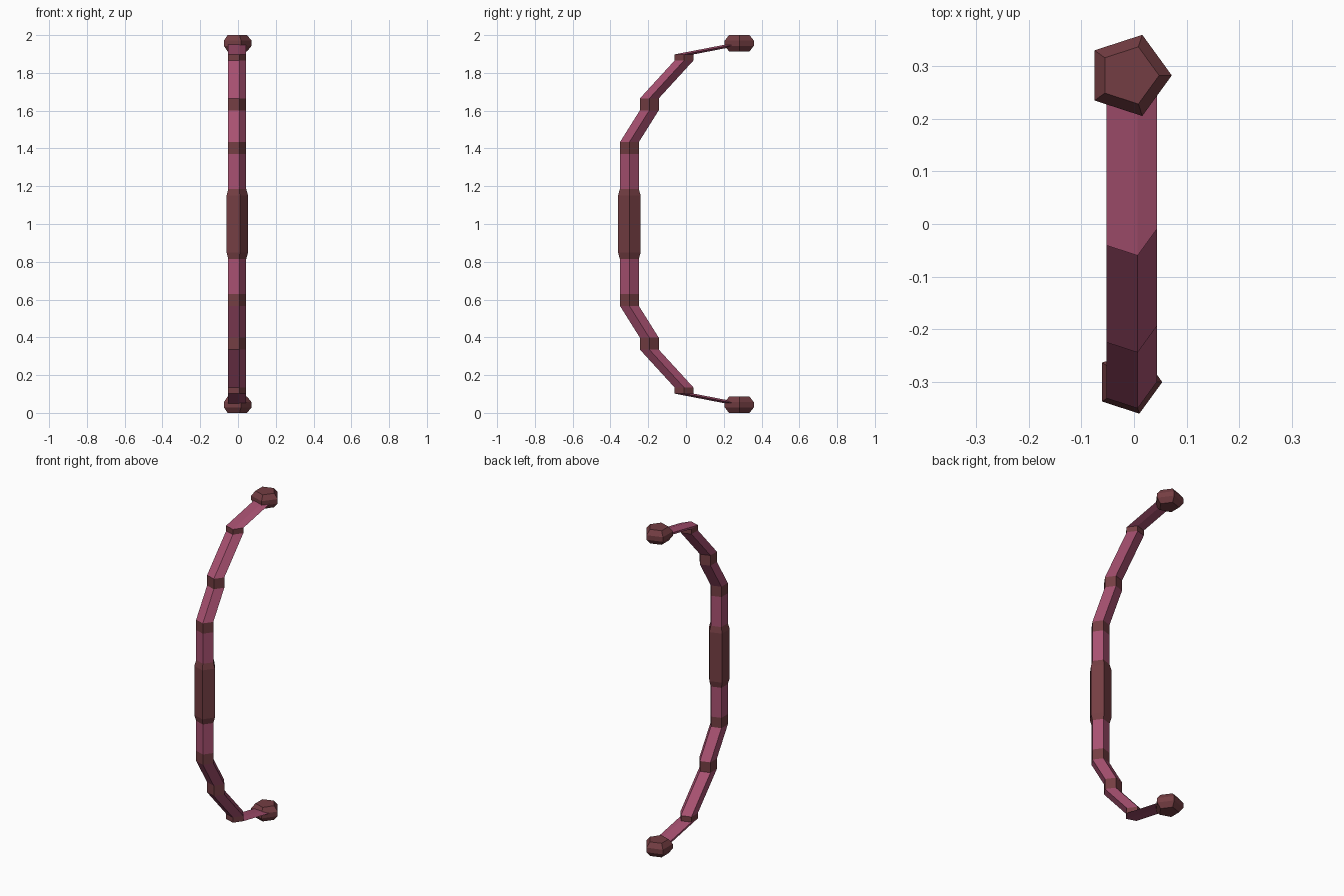
import bpy, bmesh, math

if "Cube" in bpy.data.objects:
    bpy.data.objects.remove(bpy.data.objects["Cube"])


def material(name, rgb):
    m = bpy.data.materials.new(name)
    m.diffuse_color = (*rgb, 1)
    m.use_nodes = True
    m.node_tree.nodes["Principled BSDF"].inputs["Base Color"].default_value = m.diffuse_color
    return m


PINK = material("rose limb", (0.39, 0.082, 0.165))
BROWN = material("dark red brown", (0.175, 0.048, 0.056))
CX = -0.0093      # pentagon centre, so the outline is centred on x = 0
R = 0.0525        # limb radius


def sweep(name, rings, bands, flip=False):
    """Join horizontal pentagons (y, z, radius); bands gives each span's material slot."""
    bm = bmesh.new()
    loops = []
    for y, z, r in rings:
        z = 2 - z if flip else z
        loops.append([bm.verts.new((CX + r * math.cos(k * math.tau / 5),
                                    y + r * math.sin(k * math.tau / 5), z)) for k in range(5)])
    for a, b, mat in zip(loops, loops[1:], bands):
        for k in range(5):
            n = (k + 1) % 5
            bm.faces.new((a[k], a[n], b[n], b[k])).material_index = mat
    bm.faces.new(loops[0][::-1]).material_index = bands[0]
    bm.faces.new(loops[-1]).material_index = bands[-1]
    bmesh.ops.recalc_face_normals(bm, faces=bm.faces)
    mesh = bpy.data.meshes.new(name)
    bm.to_mesh(mesh)
    bm.free()
    mesh.materials.append(PINK)
    mesh.materials.append(BROWN)
    bpy.context.collection.objects.link(bpy.data.objects.new(name, mesh))


# Hand grip with chamfered ends
sweep("grip", [(-0.3, 0.814, R), (-0.3, 0.85, 0.063), (-0.3, 1.15, 0.063), (-0.3, 1.186, R)], [1, 1, 1])

# Limbs with dark joint bands, and pentagonal end knobs, mirrored top to bottom
limb = [(-0.3, 1.186, R), (-0.3, 1.37, R), (-0.3, 1.433, R), (-0.194, 1.602, R),
        (-0.194, 1.665, R), (-0.01, 1.866, R), (-0.01, 1.898, R), (0.27, 1.952, R)]
knob = [(0.282, 1.914, 0.057), (0.282, 1.943, 0.081), (0.282, 1.971, 0.081), (0.282, 2.0, 0.057)]
for side, flip in (("upper", False), ("lower", True)):
    sweep(side + "_limb", limb, [0, 1, 0, 1, 0, 1, 0], flip)
    sweep(side + "_knob", knob, [1, 1, 1], flip)
